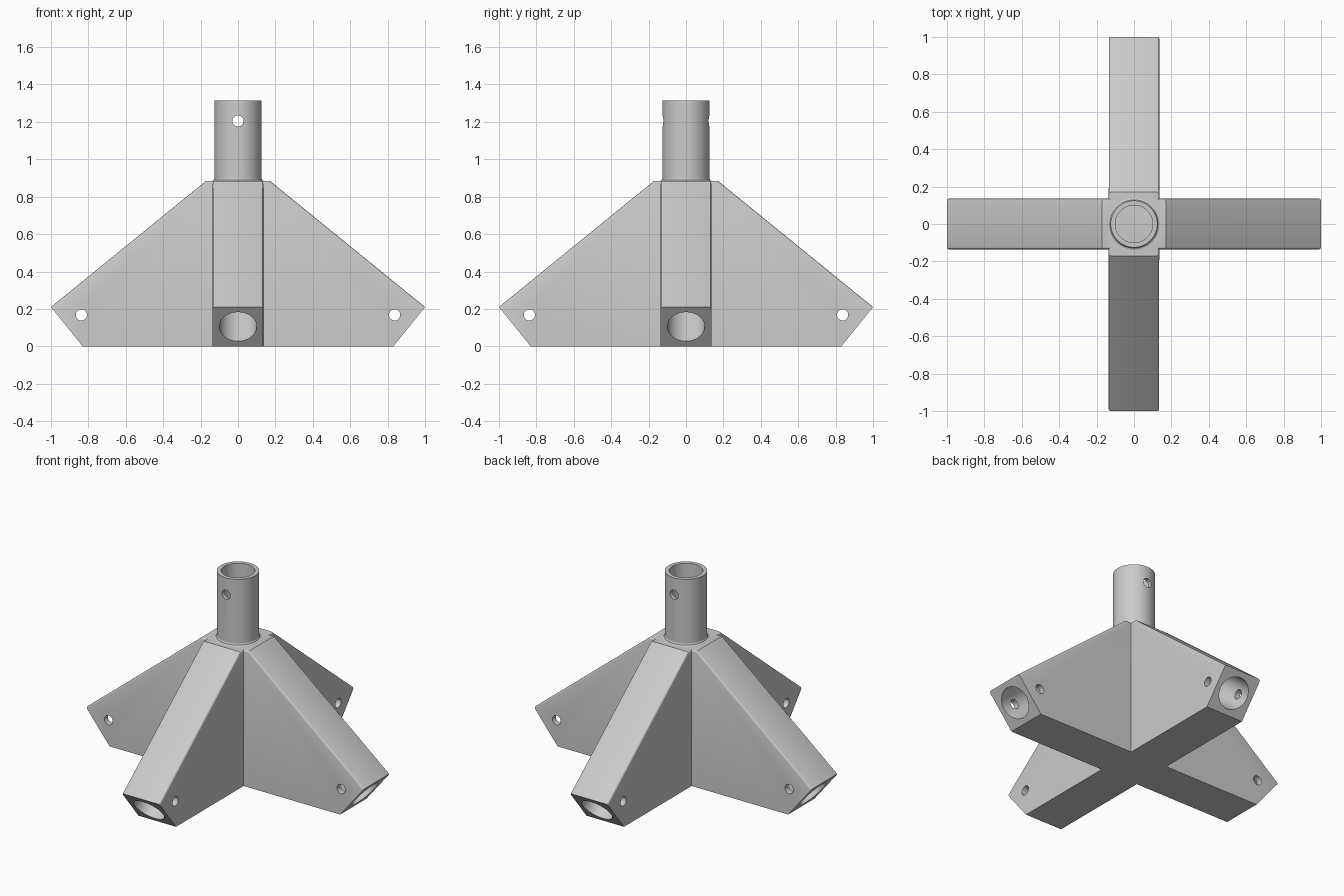
import bpy, bmesh, math
from mathutils import Matrix, Vector

cube = bpy.data.objects.get("Cube")
if cube:
    bpy.data.objects.remove(cube, do_unlink=True)

GREY = bpy.data.materials.new("light grey")
GREY.use_nodes = True
GREY.diffuse_color = (0.6, 0.6, 0.6, 1)
for node in GREY.node_tree.nodes:
    if node.type == 'BSDF_PRINCIPLED':
        node.inputs["Base Color"].default_value = (0.6, 0.6, 0.6, 1)

HALF = 0.135       # half thickness of each arm
TOP = 0.885        # height of the hub top
RIM = 1.315        # height of the tube rim
DEPTH = 0.43       # depth of every socket
BORE, PIN = 0.1, 0.03


def finish(bm, name):
    bmesh.ops.recalc_face_normals(bm, faces=bm.faces)
    mesh = bpy.data.meshes.new(name)
    bm.to_mesh(mesh)
    bm.free()
    mesh.materials.append(GREY)
    obj = bpy.data.objects.new(name, mesh)
    bpy.context.scene.collection.objects.link(obj)
    return obj


def cylinder(name, start, end, r1, r2=None, sides=64):
    start, end = Vector(start), Vector(end)
    axis = end - start
    matrix = Matrix.Translation((start + end) / 2) @ axis.to_track_quat('Z', 'Y').to_matrix().to_4x4()
    bm = bmesh.new()
    bmesh.ops.create_cone(bm, cap_ends=True, segments=sides, radius1=r1,
                          radius2=r1 if r2 is None else r2, depth=axis.length, matrix=matrix)
    return finish(bm, name)


def combine(obj, other, operation):
    mod = obj.modifiers.new(operation, 'BOOLEAN')
    mod.operation, mod.object, mod.solver = operation, other, 'EXACT'
    bpy.context.view_layer.objects.active = obj
    bpy.ops.object.modifier_apply(modifier=mod.name)
    bpy.data.objects.remove(other, do_unlink=True)


def arm_pair(name, angle):
    half = [(0.83, 0), (1, 0.21), (0.17, TOP)]
    profile = half + [(-x, z) for x, z in reversed(half)]
    bm = bmesh.new()
    face = bm.faces.new([bm.verts.new((x, -HALF, z)) for x, z in profile])
    new = bmesh.ops.extrude_face_region(bm, geom=[face])["geom"]
    bmesh.ops.translate(bm, vec=(0, 2 * HALF, 0),
                        verts=[v for v in new if isinstance(v, bmesh.types.BMVert)])
    # round the long upper edges
    upper = [e for e in bm.edges
             if abs(e.verts[0].co.y - e.verts[1].co.y) < 0.01
             and min(v.co.z for v in e.verts) > 0.2
             and max(v.co.z for v in e.verts) > 0.5]
    bmesh.ops.bevel(bm, geom=upper, offset=0.014, segments=3, profile=0.5, affect='EDGES')
    bmesh.ops.rotate(bm, verts=bm.verts, matrix=Matrix.Rotation(angle, 3, 'Z'))
    return finish(bm, name)


def smooth(obj):
    bpy.ops.object.select_all(action='DESELECT')
    obj.select_set(True)
    bpy.context.view_layer.objects.active = obj
    bpy.ops.object.shade_smooth_by_angle(angle=math.radians(20))


# four-armed bracket
bracket = arm_pair("four_arm_bracket", 0)
combine(bracket, arm_pair("second_arms", math.pi / 2), 'UNION')

# slanted leg sockets and their cross pin holes
mouth = Vector((0.915, 0, 0.105))
inward = Vector((-0.21, 0, 0.17)).normalized()
pin = mouth + inward * 0.1
across = Vector((0, 0.2, 0))
for i in range(4):
    turn = Matrix.Rotation(i * math.pi / 2, 3, 'Z')
    combine(bracket, cylinder("socket_cutter", turn @ (mouth - inward * 0.1),
                              turn @ (mouth + inward * DEPTH), BORE), 'DIFFERENCE')
    combine(bracket, cylinder("pin_cutter", turn @ (pin - across), turn @ (pin + across),
                              PIN, sides=32), 'DIFFERENCE')
smooth(bracket)

# upright tube with a flared foot, bore and pin hole
tube = cylinder("upright_tube", (0, 0, TOP - 0.02), (0, 0, RIM), 0.125)
combine(tube, cylinder("tube_bore", (0, 0, RIM - DEPTH), (0, 0, RIM + 0.1), BORE), 'DIFFERENCE')
combine(tube, cylinder("tube_pin", (0, -0.2, 1.205), (0, 0.2, 1.205), PIN, sides=32), 'DIFFERENCE')
smooth(tube)

# small fillet ring around the tube foot
bm = bmesh.new()
ring = [bm.verts.new((r, 0, z)) for r, z in
        [(0.12, TOP - 0.01), (0.138, TOP - 0.01), (0.138, TOP), (0.129, TOP + 0.004),
         (0.125, TOP + 0.013), (0.12, TOP + 0.013)]]
edges = [bm.edges.new((ring[i], ring[(i + 1) % len(ring)])) for i in range(len(ring))]
bmesh.ops.spin(bm, geom=ring + edges, cent=(0, 0, 0), axis=(0, 0, 1),
               angle=2 * math.pi, steps=64)
bmesh.ops.remove_doubles(bm, verts=bm.verts, dist=0.0001)
smooth(finish(bm, "tube_foot_fillet"))
